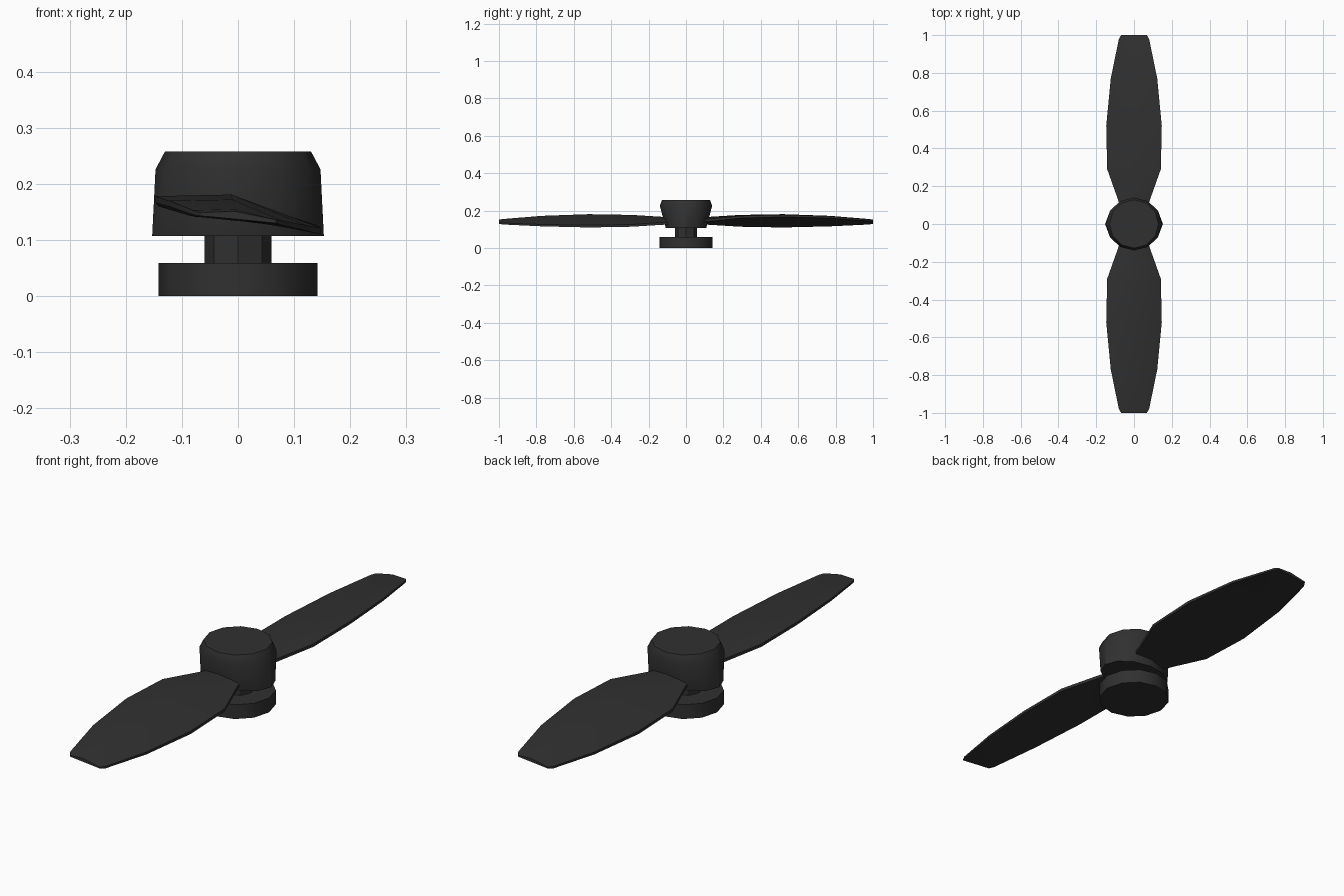
import bpy, bmesh, math

if "Cube" in bpy.data.objects:
    bpy.data.objects.remove(bpy.data.objects["Cube"])

black = bpy.data.materials.new("black plastic")
black.diffuse_color = (0.03, 0.03, 0.03, 1)
black.use_nodes = True
black.node_tree.nodes["Principled BSDF"].inputs["Base Color"].default_value = black.diffuse_color


def loft(name, rings, angle=35):
    """Skin a stack of closed rings and cap both ends."""
    bm = bmesh.new()
    loops = [[bm.verts.new(p) for p in ring] for ring in rings]
    n = len(loops[0])
    for a, b in zip(loops, loops[1:]):
        for i in range(n):
            j = (i + 1) % n
            bm.faces.new((a[i], a[j], b[j], b[i]))
    bm.faces.new(loops[0])
    bm.faces.new(loops[-1])
    bmesh.ops.recalc_face_normals(bm, faces=bm.faces)
    mesh = bpy.data.meshes.new(name)
    bm.to_mesh(mesh)
    bm.free()
    ob = bpy.data.objects.new(name, mesh)
    bpy.context.collection.objects.link(ob)
    mesh.materials.append(black)
    bpy.ops.object.select_all(action='DESELECT')
    ob.select_set(True)
    bpy.context.view_layer.objects.active = ob
    bpy.ops.object.shade_smooth_by_angle(angle=math.radians(angle))
    return ob


def ellipse(rx, ry, z, n):
    return [(rx * math.cos(2 * math.pi * i / n), ry * math.sin(2 * math.pi * i / n), z)
            for i in range(n)]


# Hub, neck and base disc: (x radius, y radius, height)
loft("hub", [ellipse(rx, ry, z, 12) for rx, ry, z in
             [(0.153, 0.108, 0.107), (0.147, 0.14, 0.226), (0.13, 0.128, 0.258)]])
loft("neck", [ellipse(0.06, 0.06, z, 8) for z in (0.05, 0.115)])
loft("base_disc", [ellipse(0.142, 0.142, z, 12) for z in (0.0, 0.059)])

# Blade stations: (radius, half width, high edge z, ridge z, low edge z, edge thickness)
stations = [(0.04, 0.055, 0.150, 0.165, 0.128, 0.012),
            (0.13, 0.085, 0.156, 0.167, 0.124, 0.013),
            (0.29, 0.142, 0.172, 0.177, 0.114, 0.012),
            (0.52, 0.147, 0.178, 0.181, 0.110, 0.012),
            (0.77, 0.123, 0.170, 0.172, 0.116, 0.010),
            (0.98, 0.080, 0.153, 0.155, 0.126, 0.008),
            (1.00, 0.068, 0.149, 0.151, 0.130, 0.006)]


def section(r, w, hi, top, lo, t, s):
    mid = (hi + lo) / 2
    pts = [(-w, hi), (-0.08 * w, top), (w, lo + t), (w, lo),
           (0.05 * w, mid - t / 2), (-w, hi - t)]
    return [(s * x, -s * r, z) for x, z in pts]


# Two blades, one the half-turn copy of the other
for name, s in (("front_blade", 1), ("back_blade", -1)):
    loft(name, [section(*st, s) for st in stations])
